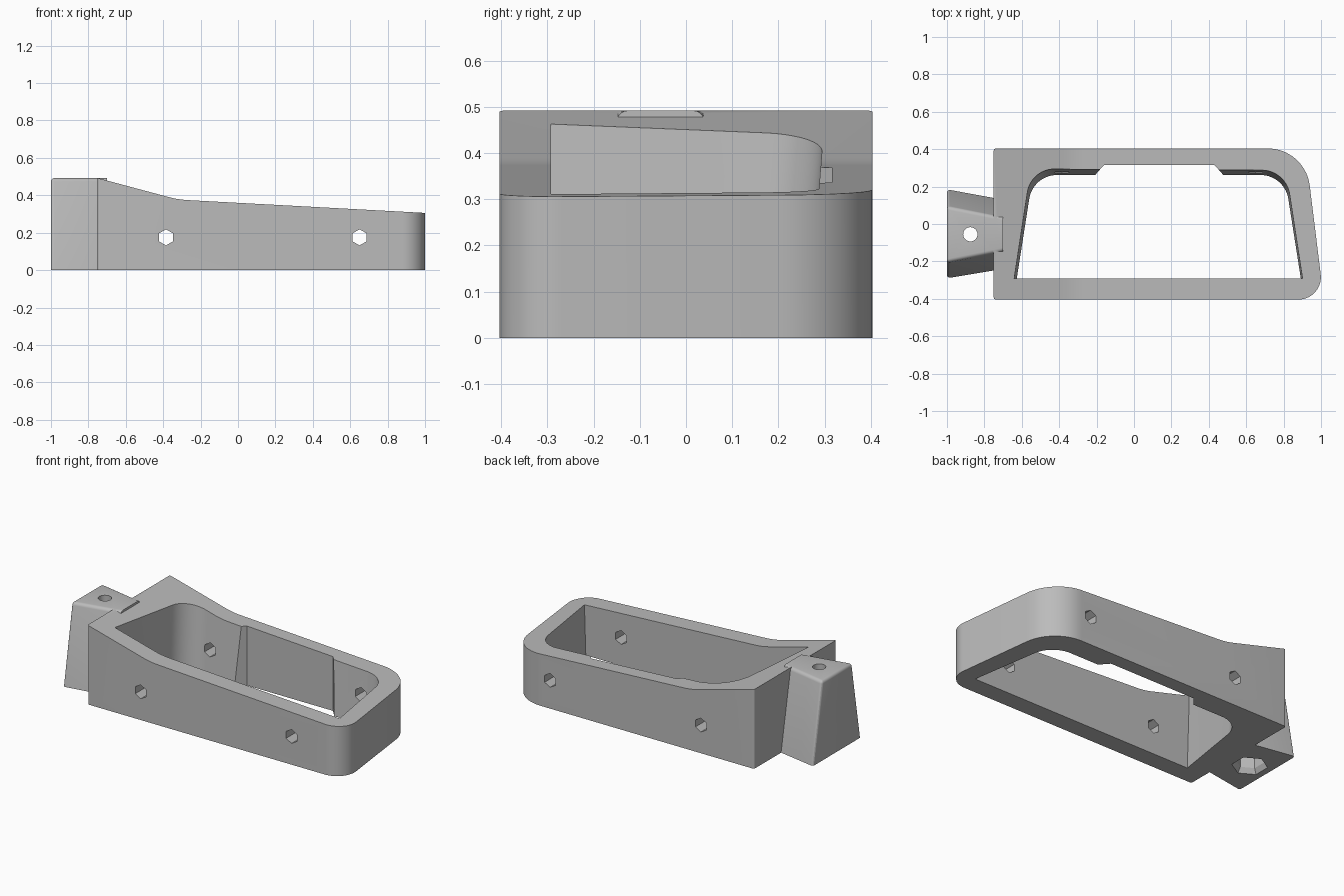
import bpy, math
from mathutils import Vector

if "Cube" in bpy.data.objects:
    bpy.data.objects.remove(bpy.data.objects["Cube"], do_unlink=True)

grey = bpy.data.materials.new("plain grey")
grey.use_nodes = True
colour = (0.50, 0.50, 0.50, 1)
grey.diffuse_color = colour
grey.node_tree.nodes["Principled BSDF"].inputs["Base Color"].default_value = colour


def rounded(corners, steps=14):
    """Outline from (x, y, radius) corners, each filleted."""
    out = []
    for i, (x, y, r) in enumerate(corners):
        p = Vector((x, y))
        if r == 0:
            out.append(p)
            continue
        a = (Vector(corners[i - 1][:2]) - p).normalized()
        b = (Vector(corners[(i + 1) % len(corners)][:2]) - p).normalized()
        half = a.angle(b) / 2
        centre = p + (a + b).normalized() * (r / math.sin(half))
        start = p + a * (r / math.tan(half)) - centre
        end = p + b * (r / math.tan(half)) - centre
        sweep = start.angle_signed(end)
        for k in range(steps + 1):
            t = -sweep * k / steps
            c, s = math.cos(t), math.sin(t)
            out.append(centre + Vector((start.x * c - start.y * s, start.x * s + start.y * c)))
    return out


def loft(name, *rings):
    """Closed solid through rings of 3D points."""
    n = len(rings[0])
    verts = [p for ring in rings for p in ring]
    faces = [tuple(reversed(range(n))), tuple(range(len(verts) - n, len(verts)))]
    for k in range(len(rings) - 1):
        for i in range(n):
            j = (i + 1) % n
            faces.append((k * n + i, k * n + j, k * n + n + j, k * n + n + i))
    mesh = bpy.data.meshes.new(name)
    mesh.from_pydata(verts, [], faces)
    mesh.materials.append(grey)
    obj = bpy.data.objects.new(name, mesh)
    bpy.context.collection.objects.link(obj)
    bpy.context.view_layer.objects.active = obj
    for o in bpy.context.selected_objects:
        o.select_set(False)
    obj.select_set(True)
    bpy.ops.object.mode_set(mode='EDIT')
    bpy.ops.mesh.select_all(action='SELECT')
    bpy.ops.mesh.normals_make_consistent(inside=False)
    bpy.ops.object.mode_set(mode='OBJECT')
    return obj


def at_z(points, z):
    return [(p[0], p[1], z) for p in points]


def at_y(points, y):
    return [(p[0], y, p[1]) for p in points]


def polygon(x, y, radius, sides, turn=0.0):
    return [(x + radius * math.cos(turn + math.tau * i / sides),
             y + radius * math.sin(turn + math.tau * i / sides)) for i in range(sides)]


def combine(target, tool, operation):
    mod = target.modifiers.new("combine", 'BOOLEAN')
    mod.operation, mod.solver, mod.object = operation, 'EXACT', tool
    bpy.context.view_layer.objects.active = target
    bpy.ops.object.modifier_apply(modifier=mod.name)
    bpy.data.objects.remove(tool, do_unlink=True)


# Outer body, trimmed to the sloping side profile
outline = rounded([(-0.75, -0.404, 0.012), (1.015, -0.404, 0.12), (0.915, 0.404, 0.226), (-0.75, 0.404, 0.012)])
frame = loft("frame", at_z(outline, 0), at_z(outline, 0.6))
side = rounded([(-1.2, -0.1, 0), (1.2, -0.1, 0), (1.2, 0.295, 0), (-0.32, 0.377, 0.5), (-0.75, 0.492, 0), (-1.2, 0.492, 0)])
combine(frame, loft("side_profile", at_y(side, -0.6), at_y(side, 0.6)), 'INTERSECT')

# Mounting block: dovetailed in plan, tapering upward, with softened edges
foot = [(-1, -0.29), (-0.70, -0.24), (-0.70, 0.13), (-1, 0.185)]
head = [(-1, -0.205), (-0.70, -0.145), (-0.70, 0.035), (-1, 0.095)]
block = loft("mounting_block", at_z(foot, 0), at_z(head, 0.492))
bevel = block.modifiers.new("soft_edges", 'BEVEL')
bevel.width, bevel.segments, bevel.limit_method = 0.018, 4, 'WEIGHT'
weights = block.data.attributes.new("bevel_weight_edge", 'FLOAT', 'EDGE')
for e in block.data.edges:
    ends = [block.data.vertices[v].co for v in e.vertices]
    outer = all(p.x < -0.9 for p in ends)
    top = all(p.z > 0.4 for p in ends)
    inner = all(p.x > -0.8 for p in ends)
    bottom = all(p.z < 0.1 for p in ends)
    weights.data[e.index].value = float((outer or top) and not inner and not bottom)
bpy.ops.object.modifier_apply(modifier=bevel.name)
combine(frame, block, 'UNION')

# Drafted opening through the frame
low = rounded([(-0.627, -0.292, 0), (0.892, -0.292, 0), (0.805, 0.262, 0.15), (-0.54, 0.262, 0.15)])
high = rounded([(-0.642, -0.292, 0), (0.907, -0.292, 0), (0.817, 0.302, 0.15), (-0.552, 0.302, 0.15)])


def ring(t):
    return at_z([a.lerp(b, t) for a, b in zip(low, high)], 0.5 * t)


combine(frame, loft("opening", ring(-0.2), ring(1.2)), 'DIFFERENCE')

# Shallow recess in the back inner wall
recess = [(-0.205, 0.2), (0.475, 0.2), (0.475, 0.265), (0.43, 0.316), (-0.16, 0.316), (-0.205, 0.265)]
combine(frame, loft("recess", at_z(recess, -0.1), at_z(recess, 0.6)), 'DIFFERENCE')

# Hexagonal cross holes through both long walls
for x in (-0.385, 0.65):
    hexagon = polygon(x, 0.175, 0.043, 6, math.pi / 6)
    combine(frame, loft("cross_hole", at_y(hexagon, -0.6), at_y(hexagon, 0.6)), 'DIFFERENCE')

# Vertical bolt hole and flared nut pocket in the block
bolt = polygon(-0.875, -0.055, 0.038, 32)
combine(frame, loft("bolt_hole", at_z(bolt, -0.1), at_z(bolt, 0.6)), 'DIFFERENCE')


def nut(radius, z):
    return at_z(polygon(-0.875, -0.055, radius, 6, math.pi / 6), z)


combine(frame, loft("nut_pocket", nut(0.12, -0.03), nut(0.08, 0.03), nut(0.08, 0.13)), 'DIFFERENCE')

for o in bpy.context.selected_objects:
    o.select_set(False)
frame.select_set(True)
bpy.context.view_layer.objects.active = frame
bpy.ops.object.shade_smooth_by_angle(angle=math.radians(25))
